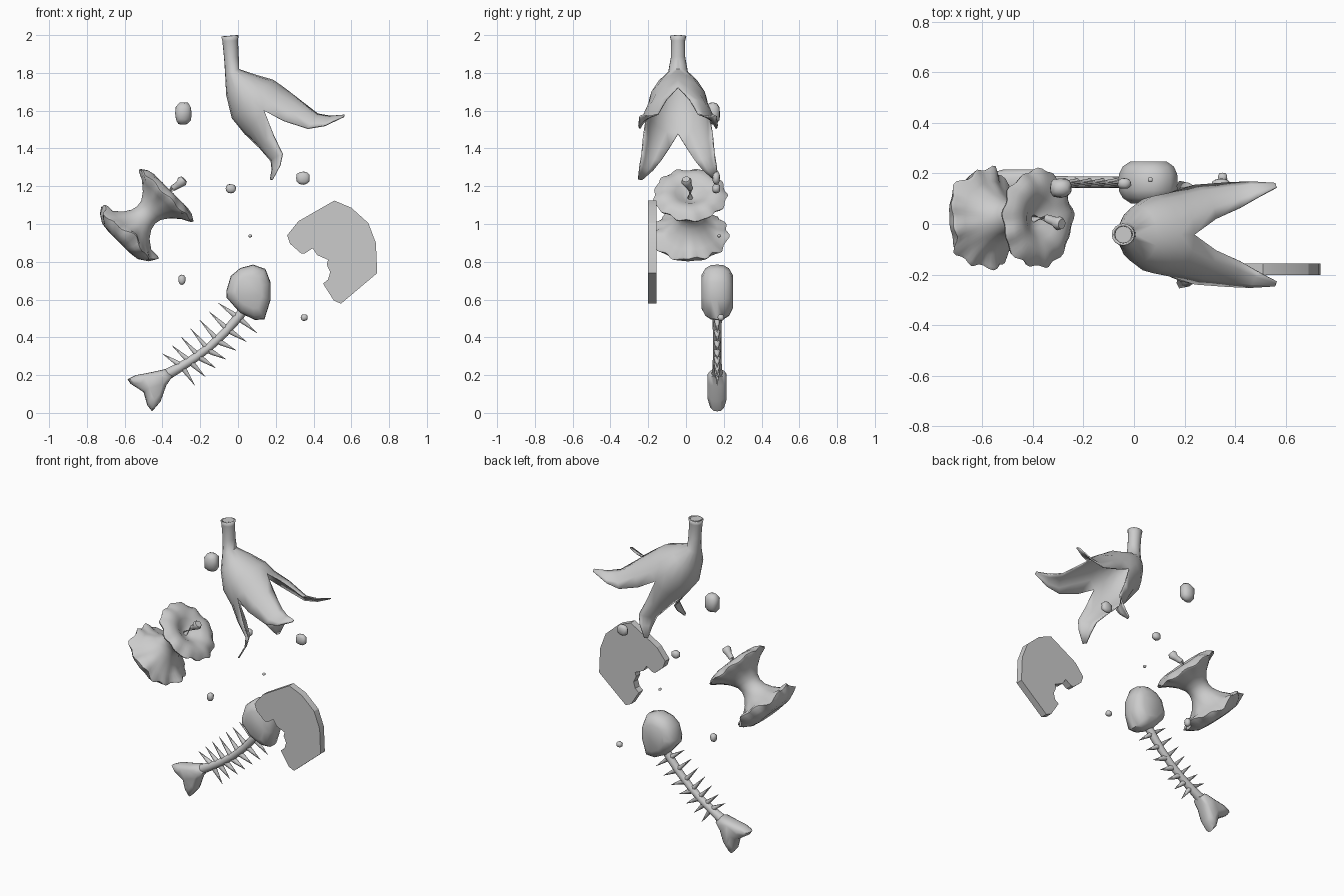
import bpy, bmesh, math, random
from mathutils import Vector, Matrix

if "Cube" in bpy.data.objects:
    bpy.data.objects.remove(bpy.data.objects["Cube"])

random.seed(4)


def finish(bm, name, angle=40):
    bmesh.ops.recalc_face_normals(bm, faces=bm.faces)
    me = bpy.data.meshes.new(name)
    bm.to_mesh(me)
    bm.free()
    ob = bpy.data.objects.new(name, me)
    bpy.context.collection.objects.link(ob)
    bpy.ops.object.select_all(action='DESELECT')
    ob.select_set(True)
    bpy.context.view_layer.objects.active = ob
    bpy.ops.object.shade_smooth_by_angle(angle=math.radians(angle))
    return ob


def skin(bm, rings, closed=True, caps=True):
    """Bridge successive rows of points with quads."""
    rows = [[bm.verts.new(p) for p in r] for r in rings]
    n = len(rows[0])
    for a, b in zip(rows, rows[1:]):
        for i in range(n if closed else n - 1):
            j = (i + 1) % n
            bm.faces.new((a[i], a[j], b[j], b[i]))
    if caps:
        bm.faces.new(rows[0])
        bm.faces.new(rows[-1])
    return rows


def tube(bm, pts, radii, n=10):
    pts = [Vector(p) for p in pts]
    rings = []
    for i, p in enumerate(pts):
        d = pts[min(i + 1, len(pts) - 1)] - pts[max(i - 1, 0)]
        q = d.to_track_quat('Z', 'Y')
        rings.append([p + q @ Vector((radii[i] * math.cos(k * math.tau / n),
                                      radii[i] * math.sin(k * math.tau / n), 0)) for k in range(n)])
    skin(bm, rings)


def slab(name, outline, levels, centre=None, angle=40):
    """Stack scaled copies of an xz outline along y."""
    cx, cz = centre or [sum(p[i] for p in outline) / len(outline) for i in (0, 1)]
    bm = bmesh.new()
    skin(bm, [[(cx + (x - cx) * s, y, cz + (z - cz) * s) for x, z in outline] for y, s in levels])
    return finish(bm, name, angle)


# Banana peel: half rings (back point, top point, half width), mirrored in y
body = [((-.08, 1.993), (-.005, 2.0), .036), ((-.075, 1.97), (-.008, 1.972), .03),
        ((-.066, 1.88), (-.004, 1.885), .03), ((-.06, 1.79), (0, 1.815), .045),
        ((-.055, 1.685), (.09, 1.783), .105), ((-.026, 1.564), (.182, 1.757), .145),
        ((.042, 1.48), (.235, 1.72), .157)]
bm = bmesh.new()
N = 8
rings = []
for (bx, bz), (tx, tz), w in body:
    ring = []
    for i in range(N + 1):
        c, s = math.cos(math.pi * i / N), math.sin(math.pi * i / N)
        ring.append(Vector(((bx + tx) / 2 + c * (tx - bx) / 2, w * s, (bz + tz) / 2 + c * (tz - bz) / 2)))
    rings.append(ring)
rows = skin(bm, rings, closed=False, caps=False)

# Flaps: each row is (edge a, edge b, outward bulge)
upper = [((.32, .06, 1.655), (.24, .19, 1.545), (.02, .015, .03)),
         ((.42, .105, 1.578), (.37, .20, 1.503), (.01, .01, .012)),
         ((.49, .145, 1.566), (.46, .205, 1.518), (0, .004, .004)),
         ((.565, .185, 1.572), (.56, .20, 1.565), (0, 0, 0))]
lower = [((.19, .178, 1.47), (.12, .045, 1.405), (-.025, .02, -.01)),
         ((.238, .188, 1.37), (.18, .09, 1.335), (-.01, .012, 0)),
         ((.225, .20, 1.31), (.185, .13, 1.285), (0, .005, 0)),
         ((.185, .21, 1.235), (.175, .19, 1.232), (0, 0, 0))]
for flap, start in ((upper, 0), (lower, N // 2)):
    prev = rows[-1][start:start + N // 2 + 1]
    for a, b, bulge in flap:
        cur = []
        for k in range(N // 2 + 1):
            t = k / (N // 2)
            cur.append(bm.verts.new(Vector(a).lerp(Vector(b), t) + Vector(bulge) * 4 * t * (1 - t)))
        for k in range(N // 2):
            bm.faces.new((prev[k], prev[k + 1], cur[k + 1], cur[k]))
        prev = cur
peel = finish(bm, "banana_peel", 60)
peel.location.y = -.042
peel.modifiers.new("mirror", 'MIRROR').use_axis = (False, True, False)
shell = peel.modifiers.new("thickness", 'SOLIDIFY')
shell.thickness = .008

# Banana stem cut
bm = bmesh.new()
tube(bm, [(-.042, -.042, 1.97), (-.042, -.042, 1.996)], [.028, .034], 12)
finish(bm, "banana_stem_end")

# Apple core: revolved profile (radius, height, ripple) with scalloped skin edges
profile = [(.004, .115, 0), (.04, .128, 0), (.08, .158, 0), (.125, .172, .1), (.165, .162, .4),
           (.193, .14, 1), (.188, .13, 1), (.145, .105, .3), (.1, .065, 0), (.072, .025, 0),
           (.066, -.01, 0), (.074, -.045, 0), (.1, -.085, 0), (.145, -.125, .3), (.187, -.14, 1.3),
           (.198, -.15, 1.5), (.18, -.18, .5), (.135, -.207, .1), (.08, -.214, 0),
           (.04, -.2, 0), (.004, -.19, 0)]
bm = bmesh.new()
S = 64
rings = []
for r, h, f in profile:
    ring = []
    for i in range(S):
        a = i * math.tau / S
        wave = math.sin(13 * a + (2 if h < 0 else 0)) + .6 * math.sin(5 * a + 1)
        rr = r + f * .006 * wave
        hh = h + f * .006 * math.cos(9 * a) + (f * .011 * math.sin(4 * a + 1) if h < 0 else 0)
        ring.append((rr * math.cos(a), rr * math.sin(a), hh))
    rings.append(ring)
skin(bm, rings)
place = Matrix.Translation((-.479, .022, 1.055)) @ Matrix.Rotation(math.radians(45), 4, 'Y')
core = finish(bm, "apple_core", 50)
core.matrix_world = place
bm = bmesh.new()
tube(bm, [(0, 0, .11), (.0, .0, .19), (.008, -.012, .225), (.008, -.02, .25), (.008, -.022, .266)],
     [.018, .016, .019, .028, .02], 12)
finish(bm, "apple_stem", 60).matrix_world = place

# Bitten bread slice
bread = [(.26, .94), (.32, 1.015), (.51, 1.124), (.60, 1.086), (.69, 1.005), (.73, .90), (.737, .74),
         (.545, .578), (.507, .595), (.45, .685), (.476, .705), (.488, .745), (.47, .785), (.477, .81),
         (.42, .835), (.395, .872), (.355, .845), (.333, .845), (.275, .896)]
slab("bread_slice", bread, [(-.201, 1), (-.157, 1)], angle=20)

# Fish head and tail
FY = .165
rounding = [(-1, .6), (-.75, .86), (-.4, .98), (0, 1), (.4, .98), (.75, .86), (1, .6)]
head = [(-.062, .645), (-.038, .725), (.012, .767), (.08, .785), (.145, .762), (.173, .69), (.173, .60),
        (.14, .495), (.09, .492), (.01, .53), (-.06, .61)]
slab("fish_head", head, [(FY + .083 * d, s) for d, s in rounding], angle=60)
tail = [(-.585, .178), (-.54, .20), (-.46, .215), (-.385, .232), (-.345, .195), (-.38, .145),
        (-.41, .06), (-.455, .008), (-.48, .04), (-.50, .11), (-.57, .155)]
slab("fish_tail", tail, [(FY + .05 * d, s) for d, s in rounding], (-.42, .165), 60)

# Fish spine and paired ribs
bm = bmesh.new()
tube(bm, [(.05, FY, .57), (.0, FY, .505), (-.07, FY, .425), (-.15, FY, .35), (-.23, FY, .29),
          (-.31, FY, .24), (-.40, FY, .19)], [.026, .025, .023, .022, .023, .025, .032], 12)
finish(bm, "fish_spine", 60)
bm = bmesh.new()
for i in range(7):
    t = i / 6
    base = Vector((-.30 + .30 * t, FY, .25 + .255 * t - .05 * math.sin(math.pi * t)))
    for a, b in (((-.40, FY, .313), (-.105, FY, .582)), ((-.228, FY, .145), (.10, FY, .423))):
        tip = Vector(a).lerp(Vector(b), t)
        tube(bm, [base, base.lerp(tip, .3), tip], [.018, .014, .001], 6)
finish(bm, "fish_ribs", 60)

# Loose crumbs: centre and half sizes
crumbs = [((-.29, .143, 1.585), (.045, .04, .062)), ((-.038, .16, 1.187), (.028, .022, .025)),
          ((.345, .16, 1.243), (.037, .02, .037)), ((-.297, .14, .705), (.019, .02, .027)),
          ((.35, .185, .505), (.019, .018, .018)), ((.065, .175, .937), (.01, .01, .008))]
for i, (pos, size) in enumerate(crumbs):
    bm = bmesh.new()
    bmesh.ops.create_icosphere(bm, subdivisions=2, radius=1)
    for v in bm.verts:
        box = max(abs(c) for c in v.co)
        v.co *= (1 + .35 * (1 / box - 1)) * random.uniform(.92, 1.03)
        v.co.x, v.co.y, v.co.z = [v.co[k] * size[k] for k in range(3)]
    finish(bm, f"crumb_{i + 1}", 70).location = pos
